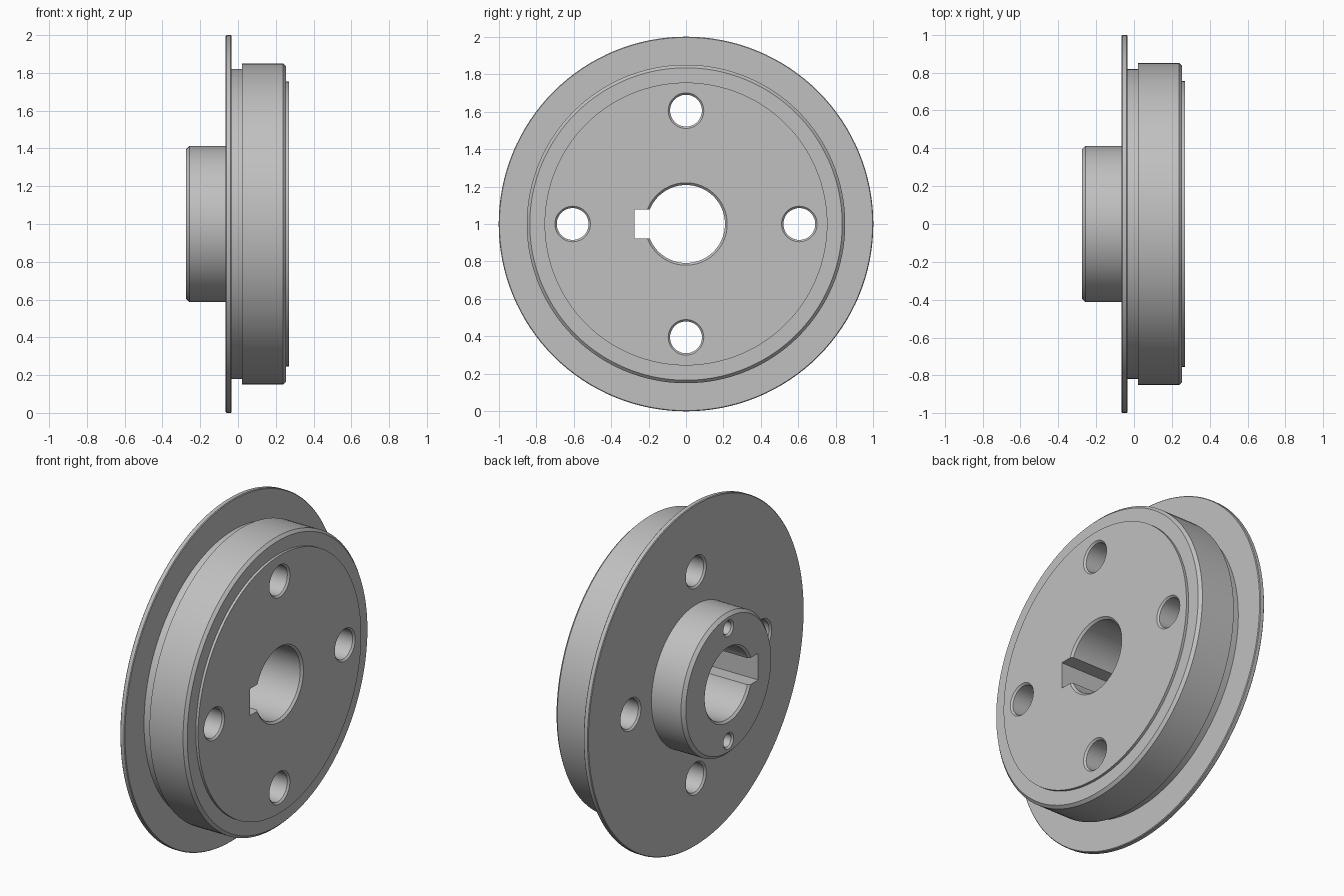
import bpy
import bmesh
from math import cos, sin, pi, radians

if "Cube" in bpy.data.objects:
    bpy.data.objects.remove(bpy.data.objects["Cube"], do_unlink=True)

AXIS_Z = 1.0
BACK, FLANGE, FRONT = -0.275, -0.065, 0.27

steel = bpy.data.materials.new("grey_steel")
steel.use_nodes = True
steel.diffuse_color = (0.53, 0.53, 0.53, 1)
steel.node_tree.nodes["Principled BSDF"].inputs["Base Color"].default_value = (0.53, 0.53, 0.53, 1)


def finish(name, bm):
    bmesh.ops.recalc_face_normals(bm, faces=bm.faces)
    mesh = bpy.data.meshes.new(name)
    bm.to_mesh(mesh)
    bm.free()
    mesh.materials.append(steel)
    obj = bpy.data.objects.new(name, mesh)
    bpy.context.collection.objects.link(obj)
    return obj


def turned(name, profile, segments, y=0.0, z=0.0):
    """Closed solid of revolution about the x direction from (x, radius) points."""
    bm = bmesh.new()
    rings = [[bm.verts.new((x, y + r * cos(2 * pi * i / segments),
                            AXIS_Z + z + r * sin(2 * pi * i / segments)))
              for i in range(segments)] for x, r in profile]
    for a, b in zip(rings, rings[1:]):
        for i in range(segments):
            j = (i + 1) % segments
            bm.faces.new((a[i], a[j], b[j], b[i]))
    bm.faces.new(rings[0])
    bm.faces.new(rings[-1])
    return finish(name, bm)


def drill(name, radius, chamfer, start, end, y=0.0, z=0.0, segments=48):
    """Through-hole cutter with a countersink at both faces."""
    over = 0.05
    profile = [(start - over, radius + chamfer + over), (start + chamfer, radius),
               (end - chamfer, radius), (end + over, radius + chamfer + over)]
    return turned(name, profile, segments, y, z)


# Wheel body: hub, thin flange, relief groove, rim and raised face
wheel = turned("flanged_wheel", [
    (BACK, 0.395), (BACK + 0.018, 0.413), (FLANGE, 0.413),
    (FLANGE, 0.996), (FLANGE + 0.004, 1.0), (-0.039, 1.0), (-0.035, 0.996),
    (-0.035, 0.82), (0.022, 0.82), (0.022, 0.85),
    (0.239, 0.85), (0.255, 0.834), (0.255, 0.755), (FRONT, 0.755)], 128)

# Centre bore and bolt holes
cutters = [drill("bore_cutter", 0.208, 0.012, BACK, FRONT, segments=96)]
for k in range(4):
    cutters.append(drill("bolt_hole_cutter", 0.085, 0.01, FLANGE, FRONT,
                         0.605 * cos(k * pi / 2), 0.605 * sin(k * pi / 2)))

# Blind tapped holes in the hub face
for side in (-1, 1):
    cutters.append(turned("hub_hole_cutter", [
        (BACK - 0.05, 0.098), (BACK + 0.01, 0.038), (BACK + 0.16, 0.038), (BACK + 0.18, 0.004)],
        32, z=side * 0.33))

# Keyway slot
bm = bmesh.new()
bmesh.ops.create_cube(bm, size=1)
bmesh.ops.scale(bm, vec=(1, 0.275, 0.156), verts=bm.verts)
bmesh.ops.translate(bm, vec=(0, -0.1375, AXIS_Z), verts=bm.verts)
cutters.append(finish("keyway_cutter", bm))

# Cut the wheel
for obj in bpy.context.selected_objects:
    obj.select_set(False)
bpy.context.view_layer.objects.active = wheel
wheel.select_set(True)
for cutter in cutters:
    mod = wheel.modifiers.new("cut", 'BOOLEAN')
    mod.operation = 'DIFFERENCE'
    mod.solver = 'EXACT'
    mod.object = cutter
    bpy.ops.object.modifier_apply(modifier=mod.name)
    bpy.data.objects.remove(cutter, do_unlink=True)

bpy.ops.object.shade_smooth_by_angle(angle=radians(30))
